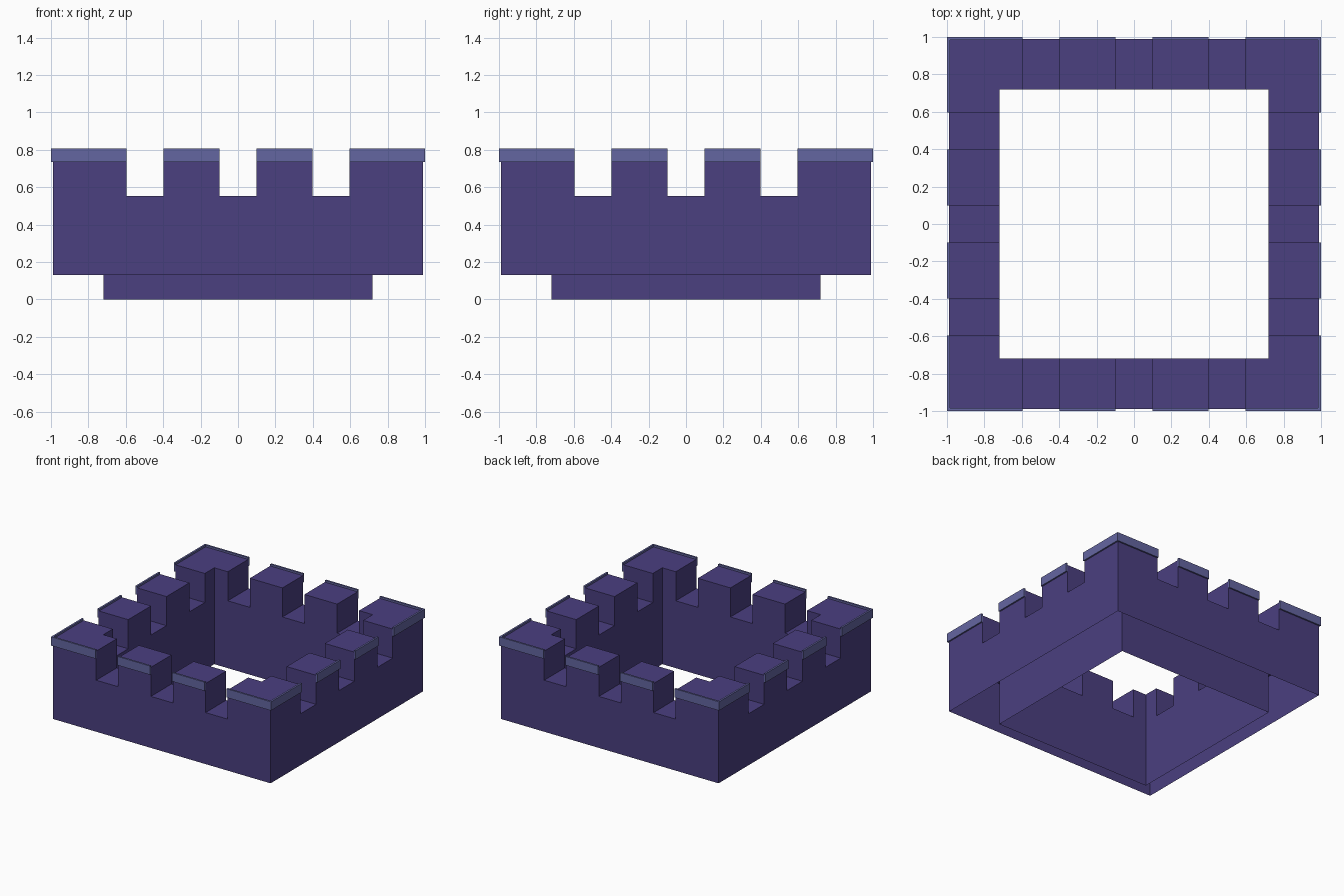
import bpy, bmesh
from math import pi
from mathutils import Matrix

if "Cube" in bpy.data.objects:
    bpy.data.objects.remove(bpy.data.objects["Cube"])

OUT, INN, RIM = 0.988, 0.72, 1.0      # outer wall, inner wall, trim half-widths
BASE, NOTCH, TOP = 0.13, 0.553, 0.792  # wall bottom, notch floor, merlon top
TRIM_LOW, TRIM_TOP = 0.735, 0.807
NOTCHES = [(0.597, 0.397), (0.1, -0.1), (-0.397, -0.597)]


def material(name, colour):
    m = bpy.data.materials.new(name)
    m.diffuse_color = colour
    m.use_nodes = True
    m.node_tree.nodes["Principled BSDF"].inputs["Base Color"].default_value = m.diffuse_color
    return m


def finish(bm, name, mat):
    bmesh.ops.remove_doubles(bm, verts=bm.verts, dist=0.0005)
    mesh = bpy.data.meshes.new(name)
    bm.to_mesh(mesh)
    bm.free()
    mesh.materials.append(mat)
    obj = bpy.data.objects.new(name, mesh)
    bpy.context.collection.objects.link(obj)


def crenel_line(half):
    # stepped top edge, running right to left
    pts = [(half, TOP)]
    for r, l in NOTCHES:
        pts += [(r, TOP), (r, NOTCH), (l, NOTCH), (l, TOP)]
    return pts + [(-half, TOP)]


def wall_side(bm, turn):
    def verts(pts, y):
        return [bm.verts.new(turn @ Matrix.Translation((x, y, z)).translation) for x, z in pts]
    outer = verts(crenel_line(OUT), -OUT)
    inner = verts(crenel_line(INN), -INN)
    bm.faces.new(verts([(-OUT, BASE), (OUT, BASE)], -OUT) + outer)
    bm.faces.new((verts([(-INN, 0), (INN, 0)], -INN) + inner)[::-1])
    for i in range(len(outer) - 1):
        bm.faces.new((outer[i + 1], outer[i], inner[i], inner[i + 1]))


def prism(bm, plan, z0, z1, turn):
    # plan is listed counter-clockwise
    low = [bm.verts.new(turn @ Matrix.Translation((x, y, z0)).translation) for x, y in plan]
    high = [bm.verts.new(turn @ Matrix.Translation((x, y, z1)).translation) for x, y in plan]
    bm.faces.new(low[::-1])
    bm.faces.new(high)
    n = len(plan)
    for i in range(n):
        j = (i + 1) % n
        bm.faces.new((low[i], low[j], high[j], high[i]))


purple = material("dark_purple", (0.069, 0.050, 0.216, 1))
blue = material("slate_blue", (0.127, 0.133, 0.355, 1))
turns = [Matrix.Rotation(k * pi / 2, 4, 'Z') for k in range(4)]

# hollow wall, open underneath, with the inner lining reaching the ground
wall = bmesh.new()
for t in turns:
    wall_side(wall, t)
finish(wall, "battlement_wall", purple)

# raised trim around the merlon tops: two straight bars and one corner per side
trim = bmesh.new()
I, E = 0.985, NOTCHES[0][0]
for t in turns:
    for a, b in ((-0.397, -0.1), (0.1, 0.397)):
        prism(trim, [(a, -RIM), (b, -RIM), (b, -I), (a, -I)], TRIM_LOW, TRIM_TOP, t)
    prism(trim, [(E, -RIM), (RIM, -RIM), (RIM, -E), (I, -E), (I, -I), (E, -I)],
          TRIM_LOW, TRIM_TOP, t)
finish(trim, "merlon_trim", blue)
